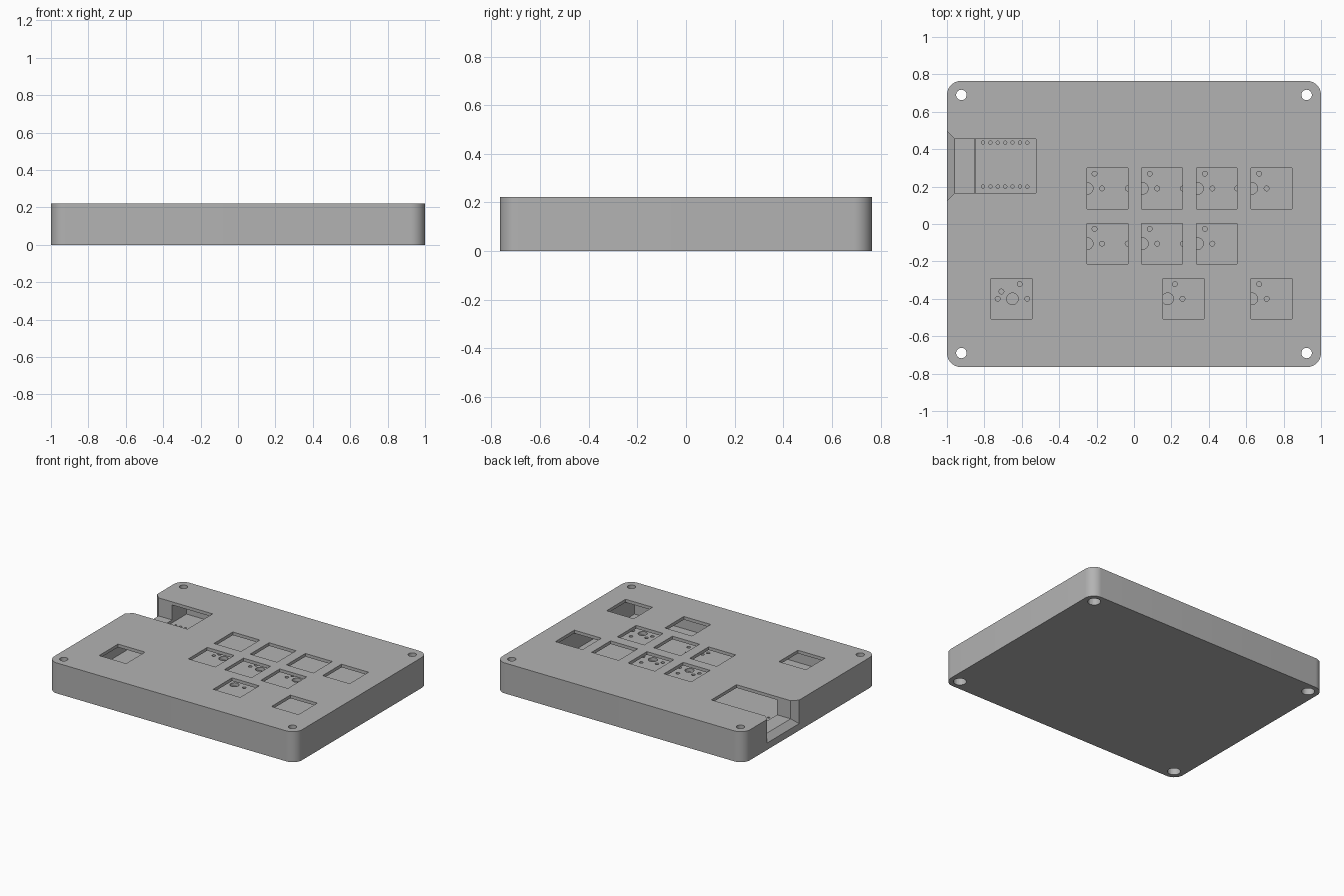
import bpy, bmesh, math
from mathutils import Vector

cube = bpy.data.objects.get("Cube")
if cube:
    bpy.data.objects.remove(cube, do_unlink=True)

grey = bpy.data.materials.new("light grey plastic")
grey.use_nodes = True
tone = (0.45, 0.45, 0.45, 1)
grey.diffuse_color = tone
grey.node_tree.nodes["Principled BSDF"].inputs["Base Color"].default_value = tone

HEIGHT, PLATE_Z, FLOOR_Z, BOARD_Z = 0.222, 0.199, 0.047, 0.071
HALF_X, HALF_Y = 1.0, 0.765
IN_X, IN_Y = 0.85, 0.62
SCREWS = [(sx * 0.923, sy * 0.69) for sx in (-1, 1) for sy in (-1, 1)]
ROWS = (0.19, -0.105, -0.4)
SLOT_Y, SLOT_HALF = 0.31, 0.145


def prism(bm, outline, z0, z1):
    """Extrude a flat outline from z0 to z1."""
    face = bm.faces.new([bm.verts.new((x, y, z0)) for x, y in outline])
    top = bmesh.ops.extrude_face_region(bm, geom=[face])["geom"]
    bmesh.ops.translate(bm, vec=(0, 0, z1 - z0),
                        verts=[v for v in top if isinstance(v, bmesh.types.BMVert)])


def box(bm, x0, x1, y0, y1, z0, z1):
    prism(bm, [(x0, y0), (x1, y0), (x1, y1), (x0, y1)], z0, z1)


def disc(bm, x, y, r, z0, z1, n=24):
    turn = 2 * math.pi / n
    prism(bm, [(x + r * math.cos(i * turn), y + r * math.sin(i * turn))
               for i in range(n)], z0, z1)


def rounded(hx, hy, r, steps=10):
    """Outline of a rectangle with round corners."""
    points = []
    for k, (sx, sy) in enumerate([(1, 1), (-1, 1), (-1, -1), (1, -1)]):
        for i in range(steps + 1):
            a = (k + i / steps) * math.pi / 2
            points.append((sx * (hx - r) + r * math.cos(a), sy * (hy - r) + r * math.sin(a)))
    return points


def finish(bm, name):
    bmesh.ops.recalc_face_normals(bm, faces=bm.faces)
    mesh = bpy.data.meshes.new(name)
    bm.to_mesh(mesh)
    bm.free()
    obj = bpy.data.objects.new(name, mesh)
    bpy.context.collection.objects.link(obj)
    mesh.materials.append(grey)
    return obj


def cut(obj, bm):
    """Subtract a cutter mesh, then smooth the round walls."""
    cutter = finish(bm, obj.name + "_cutter")
    cutter.hide_render = True
    mod = obj.modifiers.new("cut", "BOOLEAN")
    mod.operation, mod.solver, mod.object = "DIFFERENCE", "EXACT", cutter
    bpy.ops.object.select_all(action="DESELECT")
    obj.select_set(True)
    bpy.context.view_layer.objects.active = obj
    bpy.ops.object.modifier_apply(modifier=mod.name)
    bpy.data.objects.remove(cutter, do_unlink=True)
    bpy.ops.object.shade_smooth_by_angle(angle=math.radians(30))


def add_funnel(bm):
    """Flared mouth of the cable slot, widening outwards and downwards."""
    corners = []
    for x, grow in ((-0.96, 0), (-1.04, 0.08)):
        h = SLOT_HALF + grow
        for y in (SLOT_Y - h, SLOT_Y + h):
            for z in (0.09 - grow, HEIGHT + 0.1):
                corners.append(bm.verts.new((x, y, z)))
    bmesh.ops.convex_hull(bm, input=corners)


# Case tray with a wide cavity
bm = bmesh.new()
prism(bm, rounded(HALF_X, HALF_Y, 0.075), 0, PLATE_Z)
case = finish(bm, "case")
bm = bmesh.new()
box(bm, -IN_X, IN_X, -IN_Y, IN_Y, FLOOR_Z, 0.3)
for x, y in SCREWS:
    disc(bm, x, y, 0.028, -0.1, 0.3)
cut(case, bm)

# Wider screw recesses underneath
bm = bmesh.new()
for x, y in SCREWS:
    disc(bm, x, y, 0.043, -0.1, 0.05)
cut(case, bm)

# Cable slot through the side wall
bm = bmesh.new()
box(bm, -0.97, -0.8, SLOT_Y - SLOT_HALF, SLOT_Y + SLOT_HALF, 0.09, 0.3)
cut(case, bm)
bm = bmesh.new()
add_funnel(bm)
cut(case, bm)

# Top plate with square switch openings
bm = bmesh.new()
prism(bm, rounded(HALF_X, HALF_Y, 0.075), PLATE_Z, HEIGHT)
plate = finish(bm, "top_plate")
bm = bmesh.new()
for y, columns in zip(ROWS, [(-0.142, 0.15, 0.443, 0.735),
                             (-0.142, 0.15, 0.443), (-0.655, 0.265, 0.735)]):
    for x in columns:
        box(bm, x - 0.109, x + 0.109, y - 0.109, y + 0.109, 0.1, 0.3)
for x, y in SCREWS:
    disc(bm, x, y, 0.028, 0.1, 0.3)
box(bm, -0.97, -0.523, SLOT_Y - SLOT_HALF, SLOT_Y + SLOT_HALF, 0.1, 0.3)
cut(plate, bm)
bm = bmesh.new()
add_funnel(bm)
cut(plate, bm)

# Circuit board with switch and controller pin holes
bm = bmesh.new()
edge = 0.002
box(bm, -IN_X + edge, IN_X - edge, -IN_Y + edge, IN_Y - edge, FLOOR_Z, BOARD_Z)
board = finish(bm, "circuit_board")
bm = bmesh.new()
for y, columns in zip(ROWS, [(-0.25, 0.045, 0.34, 0.63),
                             (-0.25, 0.045, 0.34), (-0.65, 0.18, 0.63)]):
    for x in columns:
        disc(bm, x, y, 0.031, 0, 0.1)
        for dx, dy in ((-0.079, 0), (0.079, 0), (-0.059, 0.039), (0.039, 0.079)):
            disc(bm, x + dx, y + dy, 0.013, 0, 0.1, 16)
for i in range(7):
    for y in (0.2, 0.435):
        disc(bm, -0.807 + i * 0.0394, y, 0.009, 0, 0.1, 12)
cut(board, bm)
